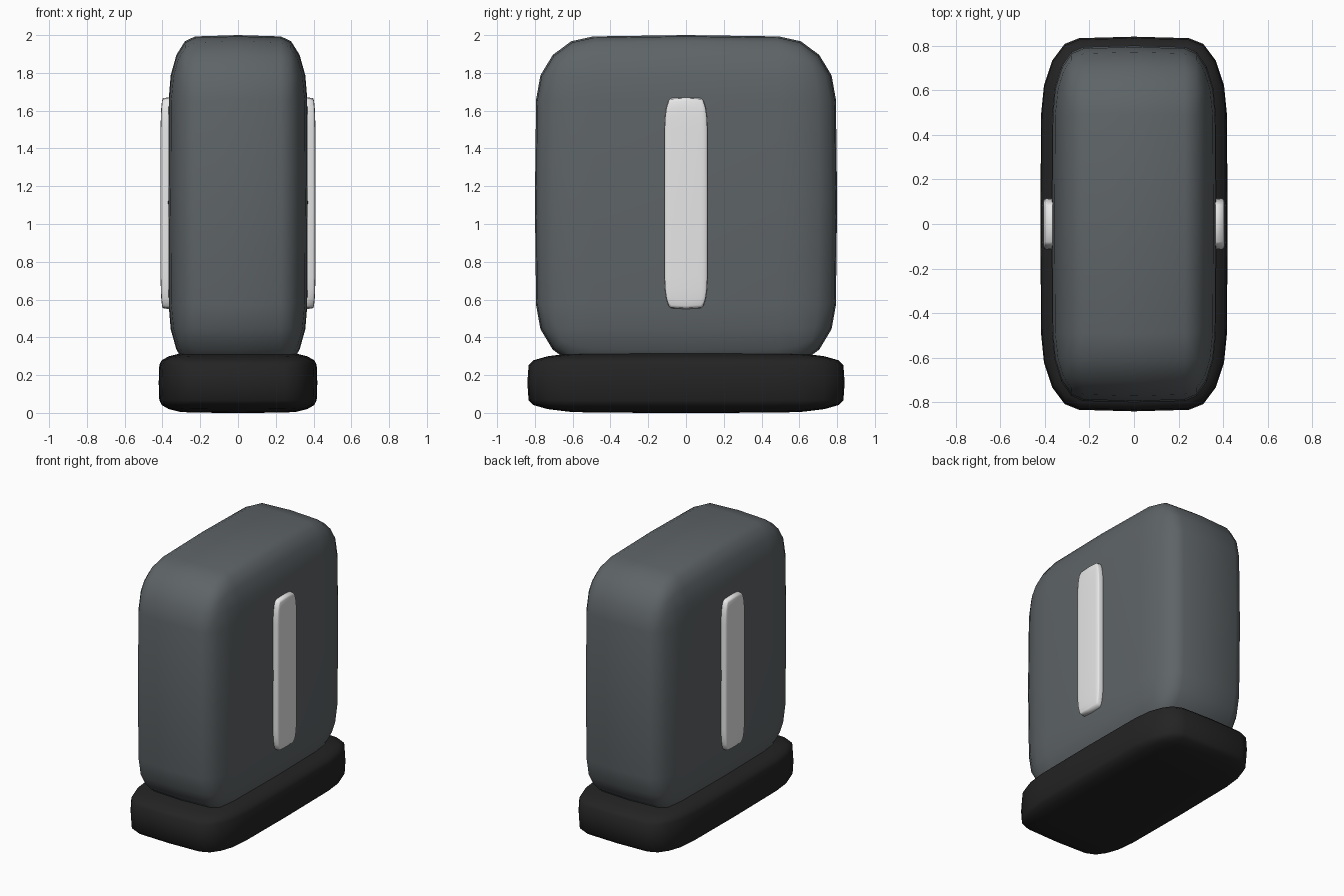
import bpy
import bmesh
from mathutils import Vector

cube = bpy.data.objects.get("Cube")
if cube:
    bpy.data.objects.remove(cube, do_unlink=True)


def material(name, color):
    mat = bpy.data.materials.new(name)
    mat.use_nodes = True
    mat.diffuse_color = (*color, 1)
    mat.node_tree.nodes["Principled BSDF"].inputs["Base Color"].default_value = (*color, 1)
    return mat


def soft_box(name, center, half, rounding, mat):
    """Rounded cube with faintly domed faces, stretched to its half sizes."""
    bm = bmesh.new()
    bmesh.ops.create_cube(bm, size=2)
    bmesh.ops.bevel(bm, geom=bm.edges[:], offset=rounding, segments=4,
                    profile=0.5, affect='EDGES')
    # Middle loops carry the dome of each face
    for axis in range(3):
        normal = Vector((0, 0, 0))
        normal[axis] = 1
        bmesh.ops.bisect_plane(bm, geom=bm.verts[:] + bm.edges[:] + bm.faces[:],
                               plane_co=(0, 0, 0), plane_no=normal)
    for v in bm.verts:
        off = [abs(c) > 0.01 for c in v.co]
        v.co = [v.co[k] * (1 - 0.008 * (sum(off) - off[k])) * half[k] for k in range(3)]
    bmesh.ops.recalc_face_normals(bm, faces=bm.faces[:])
    mesh = bpy.data.meshes.new(name)
    bm.to_mesh(mesh)
    bm.free()
    mesh.materials.append(mat)
    mesh.shade_smooth()
    obj = bpy.data.objects.new(name, mesh)
    obj.location = center
    bpy.context.collection.objects.link(obj)
    return obj


grey = material("slate grey", (0.112, 0.127, 0.135))
black = material("soft black", (0.017, 0.017, 0.017))
white = material("light strip white", (0.8, 0.8, 0.8))

# Main housing and its foot
soft_box("body", (0, 0, 1.115), (0.37, 0.80, 0.885), 0.38, grey)
soft_box("base", (0, 0, 0.16), (0.42, 0.84, 0.16), 0.41, black)

# Raised strip on each side
for side, label in ((1, "left"), (-1, "right")):
    soft_box(label + "_strip", (side * 0.37, 0, 1.11), (0.04, 0.115, 0.56), 0.3, white)
